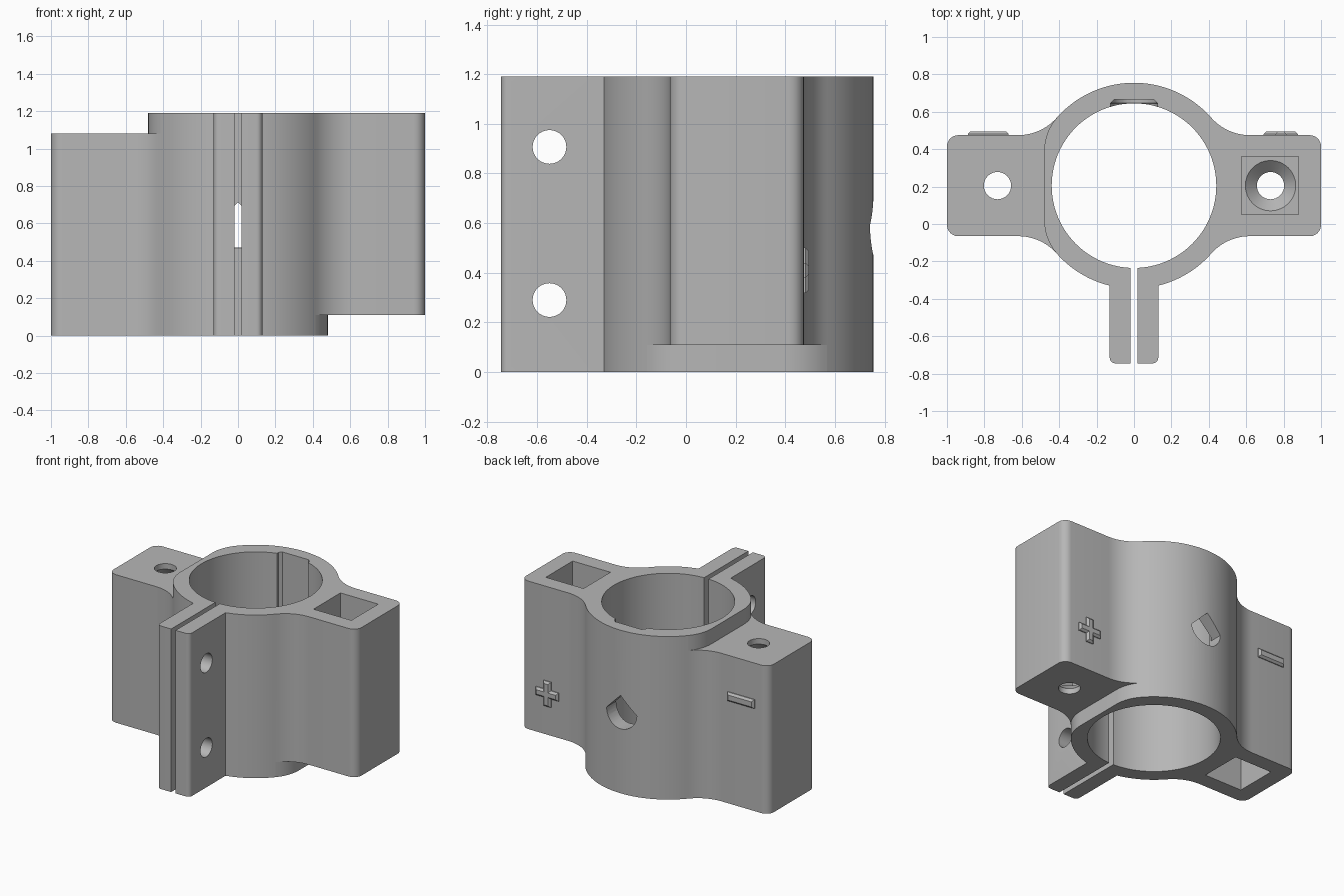
import bpy, bmesh, math
from mathutils import Matrix

if "Cube" in bpy.data.objects:
    bpy.data.objects.remove(bpy.data.objects["Cube"])

H = 1.19            # overall height
CY = 0.205          # y of the bore axis
R_OUT, R_IN = 0.55, 0.44
FIL = 0.276         # fillet between ring and ear
STEP = 0.11         # height of the step under / over the ears

grey = bpy.data.materials.new("plain_grey")
grey.diffuse_color = (0.47, 0.47, 0.47, 1)
grey.use_nodes = True
grey.node_tree.nodes["Principled BSDF"].inputs["Base Color"].default_value = grey.diffuse_color


def arc(cx, cy, r, a0, a1, n):
    return [(cx + r * math.cos(math.radians(a0 + (a1 - a0) * i / n)),
             cy + r * math.sin(math.radians(a0 + (a1 - a0) * i / n))) for i in range(n + 1)]


def circle(cx, cy, r, n):
    return arc(cx, cy, r, 0, 360, n)[:-1]


def box(x0, x1, y0, y1):
    return [(x0, y0), (x1, y0), (x1, y1), (x0, y1)]


def prism(name, pts, axis, a, b, bevel=0.0, scale_b=None):
    """Extrude a 2D profile along an axis from a to b; optional bevel on the b cap,
    or scaling of the b cap about the given centre (cx, cy, factor)."""
    place = {'x': lambda u, v, w: (w, u, v),
             'y': lambda u, v, w: (u, w, v),
             'z': lambda u, v, w: (u, v, w)}[axis]
    end = pts
    if scale_b:
        cx, cy, f = scale_b
        end = [(cx + (u - cx) * f, cy + (v - cy) * f) for u, v in pts]
    bm = bmesh.new()
    lo = [bm.verts.new(place(u, v, a)) for u, v in pts]
    hi = [bm.verts.new(place(u, v, b)) for u, v in end]
    bm.faces.new(lo)
    cap = bm.faces.new(hi)
    n = len(pts)
    for i in range(n):
        j = (i + 1) % n
        bm.faces.new((lo[i], lo[j], hi[j], hi[i]))
    bmesh.ops.recalc_face_normals(bm, faces=bm.faces)
    if bevel:
        bmesh.ops.bevel(bm, geom=list(cap.edges), offset=bevel, segments=1, affect='EDGES')
    me = bpy.data.meshes.new(name)
    bm.to_mesh(me)
    bm.free()
    me.materials.append(grey)
    ob = bpy.data.objects.new(name, me)
    bpy.context.collection.objects.link(ob)
    return ob


def cut(body, cutter):
    bpy.context.view_layer.objects.active = body
    m = body.modifiers.new("cut", 'BOOLEAN')
    m.operation, m.solver, m.object = 'DIFFERENCE', 'EXACT', cutter
    bpy.ops.object.modifier_apply(modifier=m.name)
    bpy.data.objects.remove(cutter)


# half-turn that swaps the two ears
FLIP = Matrix.Translation((0, 0, H)) @ Matrix.Rotation(math.pi, 4, 'Y')

# clamp outline: flange, ring, fillets and ears, mirrored in x
ear_lo, ear_hi = -0.065, 0.475
fx = math.sqrt((R_OUT + FIL) ** 2 - (ear_hi - CY + FIL) ** 2)
ang = math.degrees(math.atan2(ear_hi - CY + FIL, fx))
flange_a = -math.degrees(math.acos(0.13 / R_OUT))
half = arc(0.10, -0.715, 0.03, -90, 0, 5)
half += arc(0, CY, R_OUT, flange_a, -ang, 14)
half += arc(fx, ear_lo - FIL, FIL, 180 - ang, 90, 12)[1:]
half += arc(0.94, ear_lo + 0.06, 0.06, -90, 0, 6)
half += arc(0.94, ear_hi - 0.06, 0.06, 0, 90, 6)
half += arc(fx, ear_hi + FIL, FIL, 270, 180 + ang, 12)
half += arc(0, CY, R_OUT, ang, 90, 18)[1:]
outline = half + [(-x, y) for x, y in reversed(half[:-1])]
body = prism("clamp_body", outline, 'z', 0, H)

# bore, clamping slit
cut(body, prism("bore", circle(0, CY, R_IN, 96), 'z', -0.1, H + 0.1))
cut(body, prism("slit", box(-0.018, 0.018, -1, 0), 'z', -0.1, H + 0.1))

# step, screw pocket, countersink and hole in each ear
step = ([(1.3, -0.9)] + [(0.413 + 0.3, -0.158 - 0.264)]
        + arc(0.21, 0.02, 0.27, -41, 0, 8) + arc(0.21, 0.39, 0.27, 0, 41, 8)
        + [(0.413 + 0.3, 0.568 + 0.264)] + [(1.3, 1.3)])
hx = 0.73
for flip in (False, True):
    for make in (
        lambda: prism("step_cut", step, 'z', -0.1, STEP),
        lambda: prism("pocket_cut", box(0.575, 0.88, 0.05, 0.36), 'z', 0.21, H + 0.1),
        lambda: prism("sink_cut", circle(hx, CY, 0.073, 32), 'z', 0.15, 0.215,
                      scale_b=(hx, CY, 0.14 / 0.073)),
        lambda: prism("hole_cut", circle(hx, CY, 0.073, 32), 'z', 0, 0.3),
    ):
        c = make()
        if flip:
            c.data.transform(FLIP)
        cut(body, c)

# bolt holes through the flange
for z in (0.29, 0.907):
    cut(body, prism("bolt_cut", circle(-0.55, z, 0.068, 32), 'x', -0.4, 0.4))

# cable groove inside the ring and pointed cable hole through the back wall
groove = arc(0, 0.592, 0.125, 180, 360, 20) + [(0.125, H + 0.2), (-0.125, H + 0.2)]
cut(body, prism("groove_cut", groove, 'y', 0.4, 0.665, bevel=0.02))
cable = arc(0, 0.592, 0.122, 180, 360, 20) + [(0, 0.714)]
cut(body, prism("cable_cut", cable, 'y', 0.4, 0.9))

# raised polarity marks on the back of the ears
px, pz, L, w = 0.785, 0.41, 0.092, 0.03
plus = [(w, -L), (w, -w), (L, -w), (L, w), (w, w), (w, L),
        (-w, L), (-w, w), (-L, w), (-L, -w), (-w, -w), (-w, -L)]
marks = [prism("plus_mark", [(px + u, pz + v) for u, v in plus], 'y', 0.47, 0.495, bevel=0.014),
         prism("minus_mark", box(-0.888, -0.67, 0.75, 0.815), 'y', 0.47, 0.495, bevel=0.014)]

# smooth round walls, keep edges crisp
bpy.ops.object.select_all(action='DESELECT')
body.select_set(True)
bpy.context.view_layer.objects.active = body
bpy.ops.object.shade_smooth_by_angle(angle=math.radians(25))
